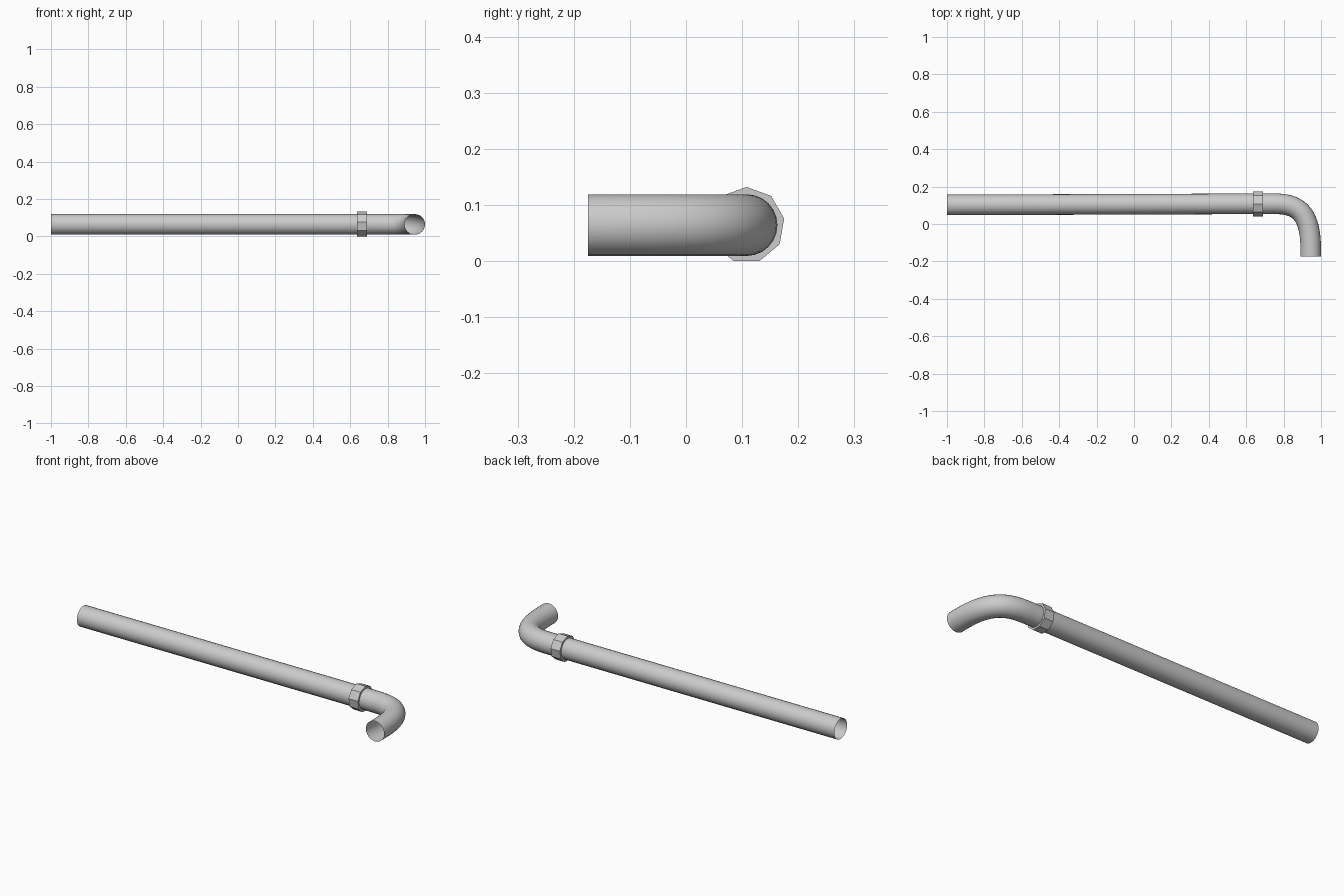
import bpy, bmesh, math
from mathutils import Vector

if "Cube" in bpy.data.objects:
    bpy.data.objects.remove(bpy.data.objects["Cube"])

Z = 0.064    # centre height of the pipe run
R = 0.055    # pipe radius


def tube(name, points):
    """Open round tube along a bezier; points = (co, left handle, right handle) in xy."""
    cu = bpy.data.curves.new(name, 'CURVE')
    cu.dimensions = '3D'
    cu.bevel_depth = R
    cu.bevel_resolution = 10
    cu.resolution_u = 12
    cu.use_fill_caps = False
    sp = cu.splines.new('BEZIER')
    sp.bezier_points.add(len(points) - 1)
    for bp, (co, left, right) in zip(sp.bezier_points, points):
        bp.handle_left_type = bp.handle_right_type = 'FREE'
        bp.co = (*co, Z)
        bp.handle_left = (*left, Z)
        bp.handle_right = (*right, Z)
    ob = bpy.data.objects.new(name, cu)
    bpy.context.collection.objects.link(ob)
    bpy.ops.object.select_all(action='DESELECT')
    bpy.context.view_layer.objects.active = ob
    ob.select_set(True)
    bpy.ops.object.convert(target='MESH')
    bpy.ops.object.shade_smooth_by_angle(angle=math.radians(40))


# Long straight pipe, running very slightly towards the back
tube("straight_pipe", [
    ((-1.0, 0.102), (-1.1, 0.102), (-0.45, 0.104)),
    ((0.66, 0.108), (0.1, 0.106), (0.7, 0.108)),
])

# Elbow turning to the front, with short straight ends
tube("elbow_pipe", [
    ((0.66, 0.108), (0.62, 0.108), (0.69, 0.108)),
    ((0.76, 0.108), (0.73, 0.108), (0.90, 0.108)),
    ((0.945, -0.14), (0.945, 0.03), (0.945, -0.15)),
    ((0.945, -0.175), (0.945, -0.165), (0.945, -0.2)),
])

# Nine-sided coupling nut: flat outer faces, round bore
N, NR = 9, 0.068
bm = bmesh.new()


def ring(x, radius):
    return [bm.verts.new((x, 0.108 + radius * math.sin(2 * math.pi * i / N),
                          Z + radius * math.cos(2 * math.pi * i / N))) for i in range(N)]


loops = [ring(0.635, R * 0.98), ring(0.635, NR), ring(0.69, NR), ring(0.69, R * 0.98)]
for a, b in zip(loops, loops[1:]):
    for i in range(N):
        j = (i + 1) % N
        bm.faces.new((a[i], a[j], b[j], b[i]))
bmesh.ops.recalc_face_normals(bm, faces=bm.faces)
# The shell is open at the bore, so make sure the normals face away from the axis
f = bm.faces[:][N] if bm.faces.ensure_lookup_table() is None else None
if f.normal.dot(f.calc_center_median() - Vector((0.66, 0.108, Z))) < 0:
    bmesh.ops.reverse_faces(bm, faces=bm.faces)
me = bpy.data.meshes.new("coupling_nut")
bm.to_mesh(me)
bm.free()
bpy.context.collection.objects.link(bpy.data.objects.new("coupling_nut", me))
